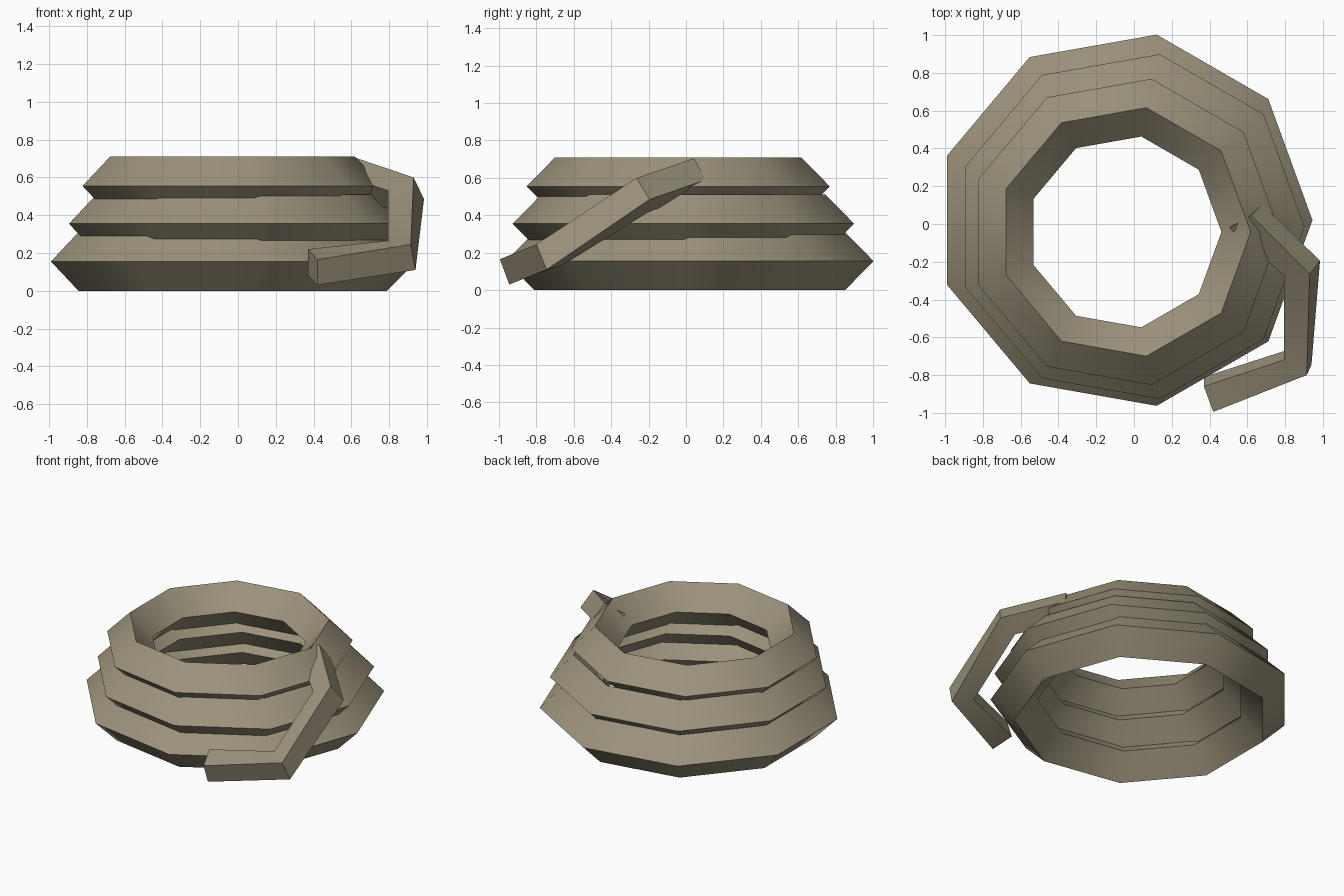
import bpy
import bmesh
from math import radians
from mathutils import Vector

cube = bpy.data.objects.get("Cube")
if cube:
    bpy.data.objects.remove(cube, do_unlink=True)

# Single rope colour
hemp = bpy.data.materials.new("hemp_tan")
hemp.use_nodes = True
colour = (0.33, 0.29, 0.2, 1)
hemp.diffuse_color = colour
hemp.node_tree.nodes["Principled BSDF"].inputs["Base Color"].default_value = colour

ROPE = 0.155  # half diagonal of the square rope section


def finish(obj, name):
    obj.name = name
    obj.data.materials.append(hemp)
    bpy.ops.object.select_all(action='DESELECT')
    obj.select_set(True)
    bpy.context.view_layer.objects.active = obj
    bpy.ops.object.shade_smooth_by_angle(angle=radians(30))


# Three stacked coils, each smaller than the one below
coils = [
    ("bottom_coil", 0.843, (-0.053, 0.02, 0.155)),
    ("middle_coil", 0.772, (-0.024, -0.014, 0.355)),
    ("top_coil", 0.668, (-0.05, -0.042, 0.555)),
]
for name, radius, centre in coils:
    bpy.ops.mesh.primitive_torus_add(
        major_segments=9, minor_segments=4,
        major_radius=radius, minor_radius=ROPE, location=centre)
    finish(bpy.context.object, name)

# Loose end hanging off the top coil: upper outer, lower outer, upper inner corners
sections = [
    ((0.62, 0.045, 0.705), (0.68, 0.105, 0.59), (0.505, -0.02, 0.63)),
    ((0.93, -0.265, 0.6), (0.985, -0.195, 0.485), (0.795, -0.275, 0.53)),
    ((0.915, -0.8, 0.245), (0.94, -0.745, 0.11), (0.795, -0.72, 0.265)),
    ((0.42, -0.995, 0.165), (0.42, -0.945, 0.03), (0.37, -0.86, 0.22)),
]
bm = bmesh.new()
loops = []
for section in sections:
    a, b, c = (Vector(p) for p in section)
    loops.append([bm.verts.new(p) for p in (a, b, b + c - a, c)])
for first, second in zip(loops, loops[1:]):
    for i in range(4):
        j = (i + 1) % 4
        bm.faces.new((first[i], first[j], second[j], second[i]))
bm.faces.new(loops[0])
bm.faces.new(loops[-1])
bmesh.ops.recalc_face_normals(bm, faces=bm.faces)
mesh = bpy.data.meshes.new("loose_rope_end")
bm.to_mesh(mesh)
bm.free()
tail = bpy.data.objects.new("loose_rope_end", mesh)
bpy.context.collection.objects.link(tail)
finish(tail, "loose_rope_end")
